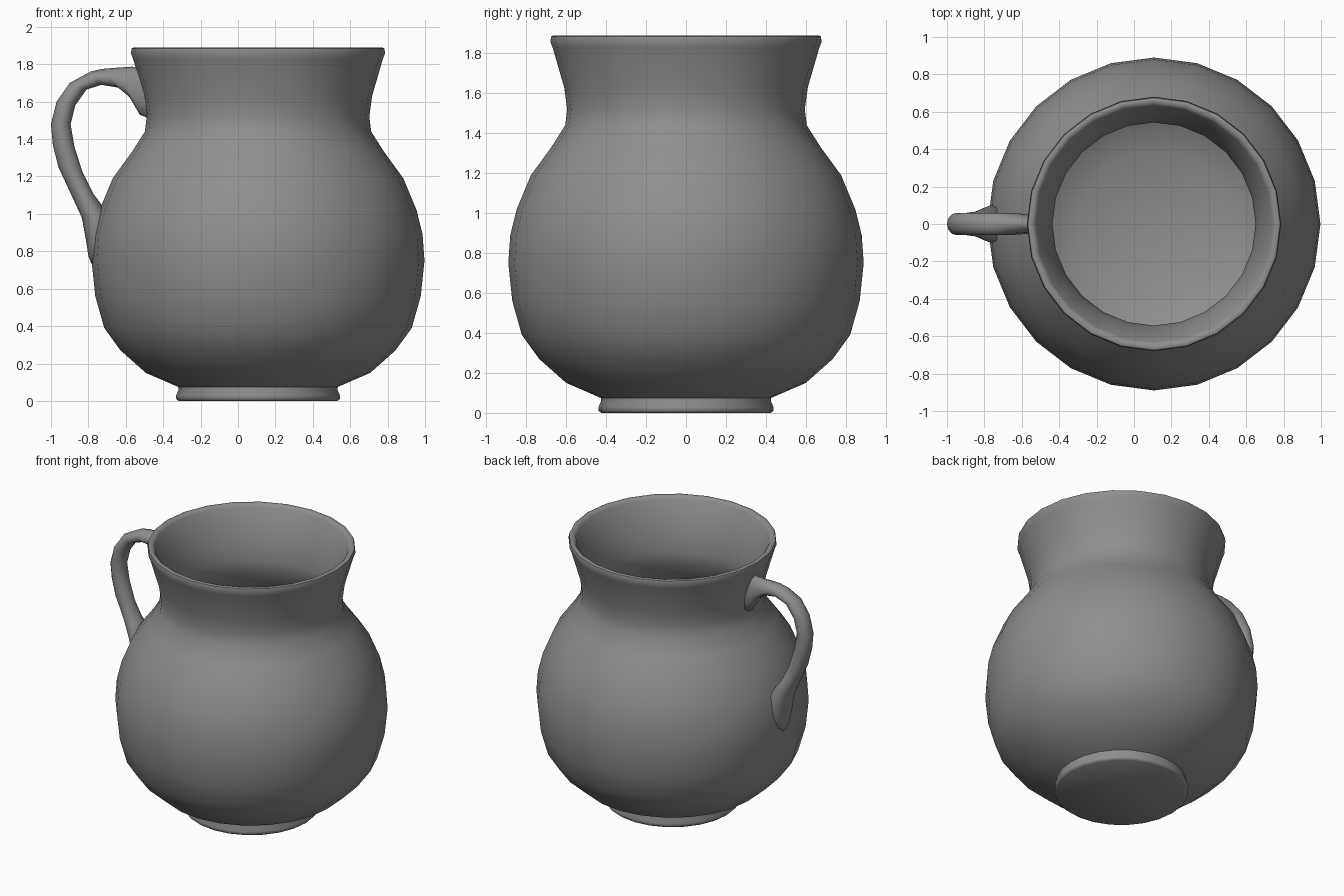
import bpy, bmesh
from math import cos, sin, pi, radians
from mathutils import Vector

cube = bpy.data.objects.get("Cube")
if cube:
    bpy.data.objects.remove(cube, do_unlink=True)

clay = bpy.data.materials.new("grey_clay")
clay.use_nodes = True
colour = (0.27, 0.27, 0.27, 1)
clay.diffuse_color = colour
clay.node_tree.nodes["Principled BSDF"].inputs["Base Color"].default_value = colour


def finish(bm, name, angle):
    bmesh.ops.remove_doubles(bm, verts=bm.verts, dist=0.0005)
    bmesh.ops.recalc_face_normals(bm, faces=bm.faces)
    mesh = bpy.data.meshes.new(name)
    bm.to_mesh(mesh)
    bm.free()
    obj = bpy.data.objects.new(name, mesh)
    bpy.context.collection.objects.link(obj)
    mesh.materials.append(clay)
    bpy.ops.object.select_all(action="DESELECT")
    obj.select_set(True)
    bpy.context.view_layer.objects.active = obj
    bpy.ops.object.shade_smooth_by_angle(angle=radians(angle))
    return obj


# Jug body: foot, belly, neck, rim, then back down the inside (radius, height)
outside = [(0, 0), (0.425, 0), (0.437, 0.01), (0.438, 0.03), (0.425, 0.06), (0.427, 0.075),
           (0.60, 0.15), (0.735, 0.27), (0.822, 0.39), (0.87, 0.56), (0.89, 0.75),
           (0.88, 0.89), (0.848, 1.02), (0.777, 1.19), (0.675, 1.33), (0.605, 1.44),
           (0.595, 1.52), (0.61, 1.63), (0.668, 1.83), (0.68, 1.86), (0.675, 1.885),
           (0.665, 1.89)]
inside = [(0.645, 1.885), (0.632, 1.87), (0.56, 1.63), (0.543, 1.52), (0.555, 1.42),
          (0.63, 1.30), (0.73, 1.16), (0.80, 1.01), (0.838, 0.75), (0.82, 0.57),
          (0.775, 0.41), (0.695, 0.30), (0.57, 0.20), (0.40, 0.13), (0, 0.12)]
bm = bmesh.new()
verts = [bm.verts.new((r, 0, z)) for r, z in outside + inside]
edges = [bm.edges.new(pair) for pair in zip(verts, verts[1:])]
bmesh.ops.spin(bm, geom=verts + edges, cent=(0, 0, 0), axis=(0, 0, 1),
               angle=2 * pi, steps=24)
body = finish(bm, "jug_body", 50)
body.location.x = 0.107

# Handle: outer edge and inner edge (x, z), and half width of each section
sections = [((-0.53, 1.785), (-0.475, 1.51), 0.045),
            ((-0.57, 1.787), (-0.525, 1.53), 0.05),
            ((-0.67, 1.78), (-0.58, 1.625), 0.057),
            ((-0.73, 1.775), (-0.64, 1.675), 0.06),
            ((-0.79, 1.76), (-0.73, 1.69), 0.06),
            ((-0.90, 1.70), (-0.81, 1.665), 0.06),
            ((-0.97, 1.60), (-0.87, 1.58), 0.06),
            ((-1.0, 1.48), (-0.895, 1.48), 0.06),
            ((-0.99, 1.37), (-0.875, 1.36), 0.06),
            ((-0.96, 1.25), (-0.83, 1.22), 0.06),
            ((-0.895, 1.11), (-0.775, 1.11), 0.068),
            ((-0.835, 0.98), (-0.70, 1.01), 0.1),
            ((-0.813, 0.86), (-0.70, 0.87), 0.1),
            ((-0.80, 0.775), (-0.70, 0.775), 0.07),
            ((-0.785, 0.735), (-0.72, 0.735), 0.03)]
SIDES = 12
bm = bmesh.new()
rings = []
for (ox, oz), (ix, iz), width in sections:
    outer, inner = Vector((ox, 0, oz)), Vector((ix, 0, iz))
    mid, half = (outer + inner) / 2, (outer - inner) / 2
    rings.append([bm.verts.new(mid + half * cos(a) + Vector((0, width * sin(a), 0)))
                  for a in (2 * pi * k / SIDES for k in range(SIDES))])
for low, high in zip(rings, rings[1:]):
    for k in range(SIDES):
        n = (k + 1) % SIDES
        bm.faces.new((low[k], low[n], high[n], high[k]))
bm.faces.new(rings[0])
bm.faces.new(rings[-1])
finish(bm, "handle", 60)
